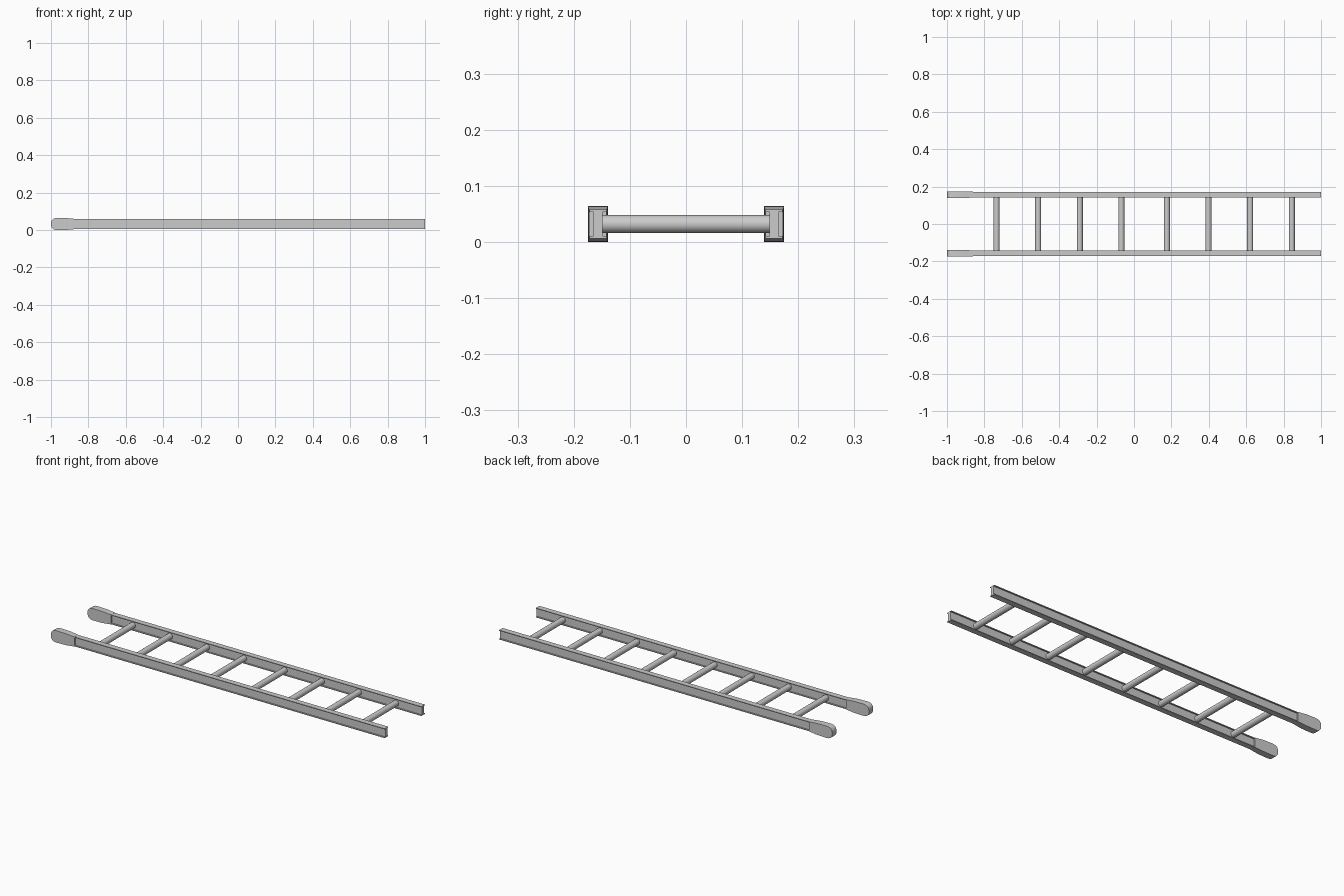
import bpy, bmesh, math

if "Cube" in bpy.data.objects:
    bpy.data.objects.remove(bpy.data.objects["Cube"])

ZC = 0.032   # mid-height of the ladder
YC = 0.157   # centre line of each rail


def make_object(name, bm, smooth=False):
    bmesh.ops.recalc_face_normals(bm, faces=bm.faces)
    me = bpy.data.meshes.new(name)
    bm.to_mesh(me)
    bm.free()
    ob = bpy.data.objects.new(name, me)
    bpy.context.collection.objects.link(ob)
    if smooth:
        bpy.ops.object.select_all(action='DESELECT')
        ob.select_set(True)
        bpy.context.view_layer.objects.active = ob
        bpy.ops.object.shade_smooth_by_angle(angle=math.radians(35))
    return ob


def loft(name, rings, smooth=False):
    bm = bmesh.new()
    rows = [[bm.verts.new(p) for p in ring] for ring in rings]
    n = len(rows[0])
    for a, b in zip(rows, rows[1:]):
        for i in range(n):
            j = (i + 1) % n
            bm.faces.new((a[i], a[j], b[j], b[i]))
    bm.faces.new(rows[0])
    bm.faces.new(rows[-1])
    return make_object(name, bm, smooth)


# I-beam rail section: half flange width, half web, half height, inner flange height
F, W, H, G = 0.015, 0.008, 0.0255, 0.0215
quarter = [(F, H), (F, G), (W, G)]
right = quarter + [(y, -z) for y, z in reversed(quarter)]
section = right + [(-y, -z) for y, z in right]

# Boot side outline: rounded tip, full height, then a taper onto the rail
outline = []
for i in range(13):
    a = math.radians(90 + 15 * i)
    c, s = math.cos(a), math.sin(a)
    outline.append((-0.965 - 0.035 * abs(c) ** 0.8,
                    ZC + 0.032 * math.copysign(abs(s) ** 0.8, s)))
outline += [(-0.91, 0.001), (-0.88, 0.004), (-0.86, 0.006),
            (-0.86, 0.058), (-0.88, 0.060), (-0.91, 0.063)]


def half_width(x):
    return 0.018 if x < -0.9 else 0.018 - 0.0025 * (x + 0.9) / 0.04


for side, label in ((-1, "front"), (1, "back")):
    y0 = side * YC
    loft(label + "_rail", [[(x, y0 + y, ZC + z) for y, z in section]
                           for x in (-0.9, 1.0)])
    loft(label + "_boot", [[(x, y0 + d * half_width(x), z) for x, z in outline]
                           for d in (-1, 1)], smooth=True)

# Rungs in two evenly spaced groups of four
for i in range(8):
    x = (-0.735 if i < 4 else 0.176) + 0.2225 * (i % 4)
    ring = [(x + 0.016 * math.cos(k * math.tau / 24),
             ZC + 0.016 * math.sin(k * math.tau / 24)) for k in range(24)]
    loft(f"rung_{i + 1}", [[(px, y, pz) for px, pz in ring]
                           for y in (-0.15, 0.15)], smooth=True)
